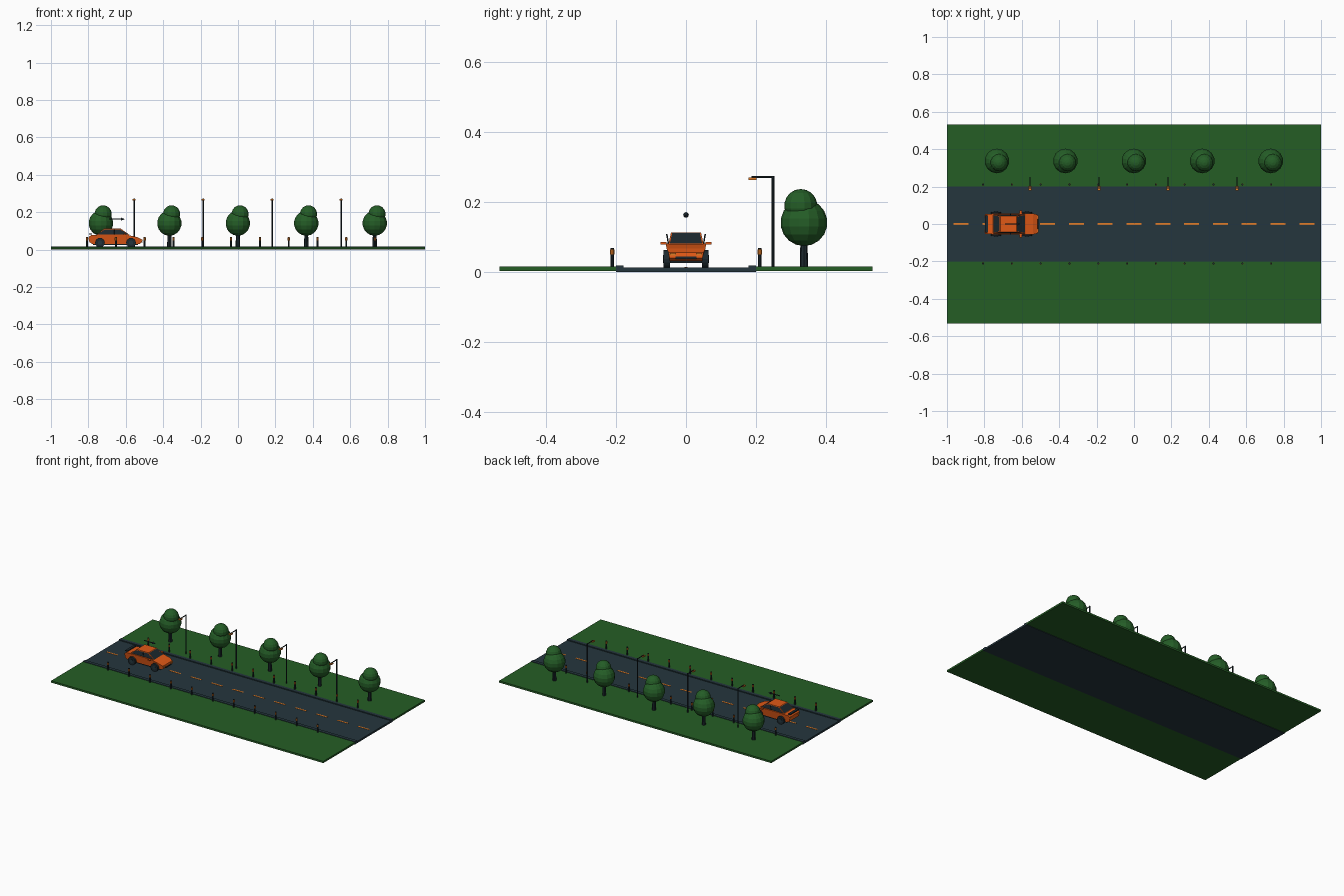
import bpy, bmesh, math
from mathutils import Matrix, Vector

cube = bpy.data.objects.get("Cube")
if cube:
    bpy.data.objects.remove(cube, do_unlink=True)


def material(name, rgb):
    m = bpy.data.materials.new(name)
    m.use_nodes = True
    m.diffuse_color = (*rgb, 1)
    bsdf = next(n for n in m.node_tree.nodes if n.type == 'BSDF_PRINCIPLED')
    bsdf.inputs["Base Color"].default_value = (*rgb, 1)
    return m


GRASS = material("grass green", (0.018, 0.11, 0.018))
LEAF = material("leaf green", (0.018, 0.11, 0.02))
ROAD = material("asphalt slate", (0.018, 0.037, 0.048))
DARK = material("dark slate", (0.012, 0.022, 0.028))
ORANGE = material("car orange", (0.75, 0.1, 0.008))
AMBER = material("amber", (0.75, 0.2, 0.02))


def part(name, bm, *mats):
    bmesh.ops.recalc_face_normals(bm, faces=bm.faces)
    mesh = bpy.data.meshes.new(name)
    bm.to_mesh(mesh)
    bm.free()
    for m in mats:
        mesh.materials.append(m)
    ob = bpy.data.objects.new(name, mesh)
    bpy.context.collection.objects.link(ob)
    return ob


def box(name, mat, xs, ys, zs):
    bm = bmesh.new()
    lo, hi = Vector((xs[0], ys[0], zs[0])), Vector((xs[1], ys[1], zs[1]))
    bmesh.ops.create_cube(bm, size=1, matrix=Matrix.Translation((lo + hi) / 2)
                          @ Matrix.Diagonal((*(hi - lo), 1)))
    return part(name, bm, mat)


def rod(name, mat, a, b, r, r2=None, sides=8):
    a, b = Vector(a), Vector(b)
    turn = (b - a).to_track_quat('Z', 'Y').to_matrix().to_4x4()
    bm = bmesh.new()
    bmesh.ops.create_cone(bm, cap_ends=True, segments=sides, radius1=r,
                          radius2=r if r2 is None else r2, depth=(b - a).length,
                          matrix=Matrix.Translation((a + b) / 2) @ turn)
    return part(name, bm, mat)


def ball(name, mat, centre, r, stretch=1):
    bm = bmesh.new()
    bmesh.ops.create_uvsphere(bm, u_segments=14, v_segments=9, radius=r,
                              matrix=Matrix.Translation(centre) @ Matrix.Diagonal((1, 1, stretch, 1)))
    return part(name, bm, mat)


def prism(name, profile, mats, paint=lambda f: 0):
    """Symmetric body from (x, z, half width) points."""
    bm = bmesh.new()
    left = [bm.verts.new((x, w, z)) for x, z, w in profile]
    right = [bm.verts.new((x, -w, z)) for x, z, w in profile]
    bm.faces.new(left)
    bm.faces.new(right[::-1])
    for i in range(len(profile)):
        j = (i + 1) % len(profile)
        bm.faces.new((left[i], right[i], right[j], left[j]))
    bmesh.ops.recalc_face_normals(bm, faces=bm.faces)
    bm.normal_update()
    paint(bm)
    return part(name, bm, *mats)


def repeat(parts, offsets):
    for dx, dy in offsets:
        for ob in parts:
            twin = ob.copy()
            twin.location += Vector((dx, dy, 0))
            bpy.context.collection.objects.link(twin)


# Ground, road, kerbs and centre line
box("road", ROAD, (-1, 1), (-0.2, 0.2), (0, 0.012))
for side, s in (("left", 1), ("right", -1)):
    box(side + "_lawn", GRASS, (-1, 1), sorted((s * 0.2, s * 0.533)), (0.003, 0.015))
    box(side + "_kerb", ROAD, (-1, 1), sorted((s * 0.178, s * 0.2)), (0.005, 0.018))
dash = box("lane_dash", AMBER, (-0.964, -0.884), (-0.005, 0.005), (0.011, 0.0135))
repeat([dash], [(0.154 * i, 0) for i in range(1, 13)])

# Trees
X, Y = -0.733, 0.337
tree = [rod("tree_trunk", DARK, (X, Y, 0.012), (X, Y, 0.09), 0.012, 0.01),
        ball("tree_crown", LEAF, (X, Y, 0.141), 0.067),
        ball("tree_top", LEAF, (X + 0.012, Y - 0.009, 0.19), 0.047)]
repeat(tree, [(0.366 * i, 0) for i in range(1, 5)])

# Street lamps
X, Y = -0.556, 0.249
lamp = [rod("lamp_post", DARK, (X, Y, 0.012), (X, Y, 0.274), 0.004),
        rod("lamp_arm", DARK, (X, Y, 0.271), (X, 0.187, 0.271), 0.003),
        box("lamp_head", AMBER, (X - 0.008, X + 0.008), (0.178, 0.202), (0.263, 0.27))]
repeat(lamp, [(0.369 * i, 0) for i in range(1, 4)])

# Roadside bollards with reflective bands
X, Y = -0.807, -0.211
bollard = [rod("bollard", DARK, (X, Y, 0.012), (X, Y, 0.068), 0.005),
           rod("bollard_band", AMBER, (X, Y, 0.05), (X, Y, 0.064), 0.006)]
repeat(bollard, [(0.154 * i, dy) for i in range(11) for dy in (0, 0.422) if i or dy])

# Car body: lower shell with tapering nose and tail
shell = [(-0.795, 0.04, 0.05), (-0.797, 0.068, 0.052), (-0.785, 0.078, 0.054),
         (-0.72, 0.081, 0.056), (-0.6, 0.081, 0.057), (-0.54, 0.067, 0.056),
         (-0.517, 0.056, 0.05), (-0.513, 0.04, 0.047), (-0.525, 0.031, 0.047),
         (-0.78, 0.031, 0.05)]
prism("car_body", shell, [ORANGE])


# Cabin: sloping faces become inset windows
def glaze(bm):
    windows = [f for f in bm.faces if abs(f.normal.z) < 0.9]
    bmesh.ops.inset_individual(bm, faces=windows, thickness=0.005)
    for f in windows:
        f.material_index = 1


prism("car_cabin", [(-0.755, 0.079, 0.05), (-0.715, 0.113, 0.043),
                    (-0.628, 0.113, 0.043), (-0.58, 0.079, 0.05)], [ORANGE, DARK], glaze)
box("car_underside", DARK, (-0.775, -0.535), (-0.046, 0.046), (0.026, 0.034))
box("front_grille", DARK, (-0.52, -0.51), (-0.03, 0.03), (0.037, 0.044))
box("rear_spoiler", DARK, (-0.797, -0.78), (-0.045, 0.045), (0.08, 0.086))

# Wheels, lights, mirrors and door pillars on both sides
for side, s in (("left", 1), ("right", -1)):
    for end, x in (("front", -0.572), ("rear", -0.738)):
        name = f"{end}_{side}_"
        rod(name + "wheel", DARK, (x, s * 0.046, 0.037), (x, s * 0.064, 0.037), 0.026, sides=16)
        rod(name + "hub", ROAD, (x, s * 0.06, 0.037), (x, s * 0.0655, 0.037), 0.012, sides=10)
    box(side + "_headlight", AMBER, (-0.522, -0.511), sorted((s * 0.028, s * 0.046)), (0.047, 0.054))
    box(side + "_taillight", AMBER, (-0.799, -0.79), sorted((s * 0.03, s * 0.049)), (0.055, 0.064))
    box(side + "_mirror", ORANGE, (-0.612, -0.598), sorted((s * 0.056, s * 0.073)), (0.078, 0.085))
    rod(side + "_door_pillar", DARK, (-0.66, s * 0.05, 0.08), (-0.66, s * 0.055, 0.108), 0.002)

# Direction arrow floating above the car
rod("arrow_shaft", DARK, (-0.69, 0, 0.163), (-0.62, 0, 0.163), 0.003)
rod("arrow_tip", DARK, (-0.625, 0, 0.163), (-0.605, 0, 0.163), 0.008, 0, sides=12)
